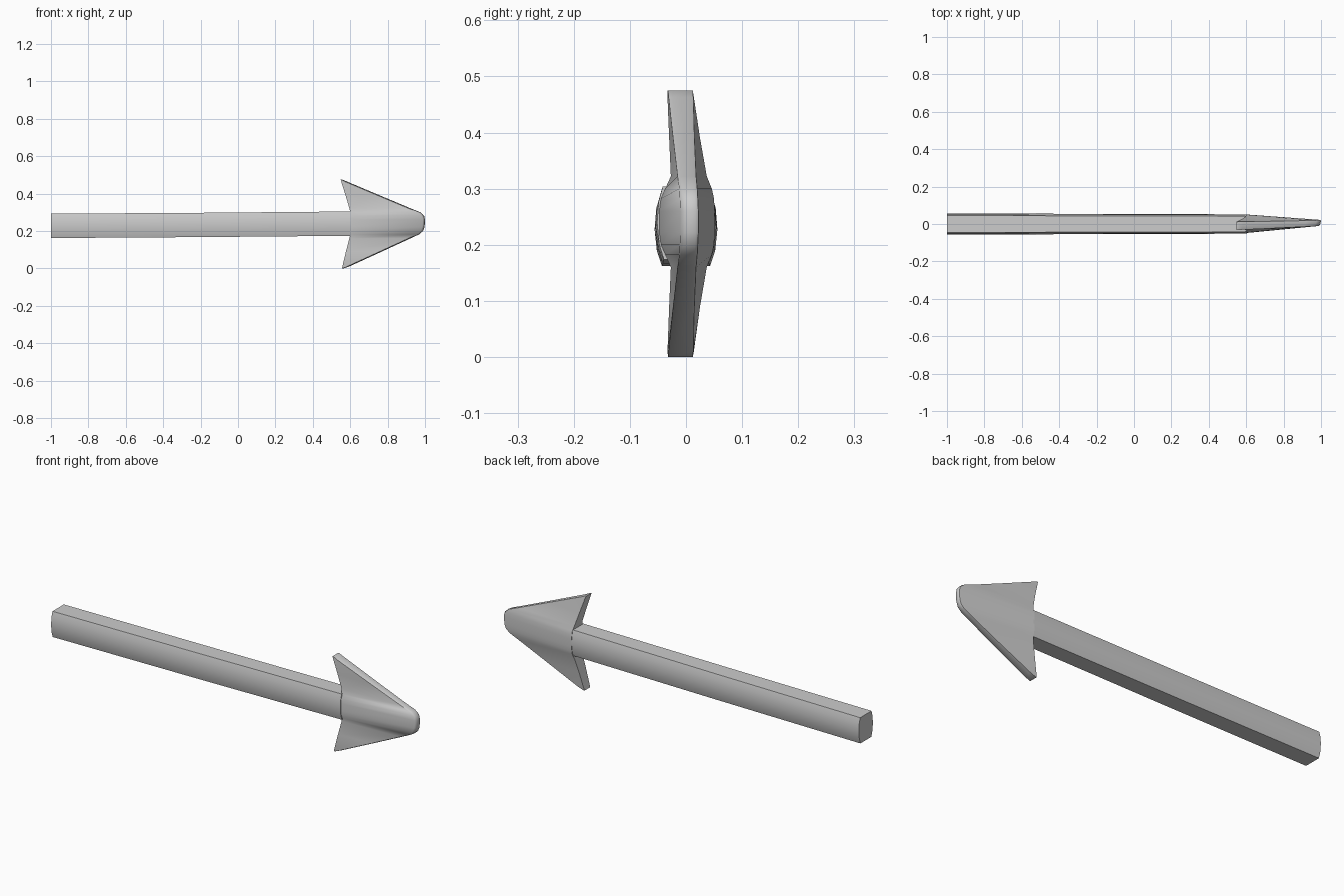
import bpy, bmesh
from math import radians


def loft(name, rings, smooth):
    """Join equal-length point rings into a closed solid."""
    bm = bmesh.new()
    loops = [[bm.verts.new(p) for p in ring] for ring in rings]
    n = len(loops[0])
    for a, b in zip(loops, loops[1:]):
        for i in range(n):
            j = (i + 1) % n
            bm.faces.new((a[i], a[j], b[j], b[i]))
    bm.faces.new(loops[0])
    bm.faces.new(loops[-1])
    bmesh.ops.recalc_face_normals(bm, faces=bm.faces)
    mesh = bpy.data.meshes.new(name)
    bm.to_mesh(mesh)
    bm.free()
    obj = bpy.data.objects.new(name, mesh)
    bpy.context.collection.objects.link(obj)
    bpy.ops.object.select_all(action='DESELECT')
    bpy.context.view_layer.objects.active = obj
    obj.select_set(True)
    bpy.ops.object.shade_smooth_by_angle(angle=radians(smooth))
    return obj


# Shaft: box section with gently bulging sides, tilting up slightly
half = [(0.043, -0.065), (0.052, -0.038), (0.056, 0.0), (0.053, 0.038), (0.045, 0.065)]
section = half + [(-y, z) for y, z in reversed(half)]


def shaft_ring(x, centre, scale):
    return [(x, y * scale, centre + z) for y, z in section]


loft("shaft", [shaft_ring(-1.0, 0.227, 1.0),
               shaft_ring(-0.2, 0.232, 0.97),
               shaft_ring(0.605, 0.239, 0.92)], 40)

# Arrowhead: sections stacked from the lower barb to the upper barb
# z, rear x, rim x, rear front-y, rear back-y, rim front-y, rim back-y
stations = [
    (0.000, 0.555, 0.565, -0.032, 0.012, -0.031, 0.012),
    (0.010, 0.558, 0.595, -0.033, 0.014, -0.031, 0.013),
    (0.090, 0.577, 0.770, -0.030, 0.025, -0.023, 0.015),
    (0.160, 0.595, 0.922, -0.027, 0.037, -0.015, 0.018),
    (0.182, 0.600, 0.970, -0.037, 0.046, -0.012, 0.020),
    (0.200, 0.600, 0.990, -0.045, 0.050, -0.011, 0.021),
    (0.222, 0.600, 0.998, -0.048, 0.051, -0.010, 0.022),
    (0.260, 0.600, 1.000, -0.048, 0.051, -0.010, 0.022),
    (0.282, 0.600, 0.995, -0.045, 0.050, -0.011, 0.021),
    (0.300, 0.600, 0.975, -0.037, 0.046, -0.012, 0.020),
    (0.322, 0.595, 0.920, -0.027, 0.037, -0.015, 0.018),
    (0.390, 0.575, 0.758, -0.030, 0.025, -0.023, 0.015),
    (0.463, 0.552, 0.585, -0.033, 0.014, -0.031, 0.013),
    (0.475, 0.548, 0.556, -0.033, 0.012, -0.032, 0.012),
]
rings = []
for z, xr, xf, fr, br, ff, bf in stations:
    cut = min(0.012, (xf - xr) * 0.4)          # slanted, softened rim
    rings.append([(xr, fr, z), (xf - cut, ff, z), (xf - cut * 0.4, ff + 0.007, z),
                  (xf, bf - 0.005, z), (xf - cut * 0.3, bf, z), (xr, br, z)])
loft("arrowhead", rings, 50)
